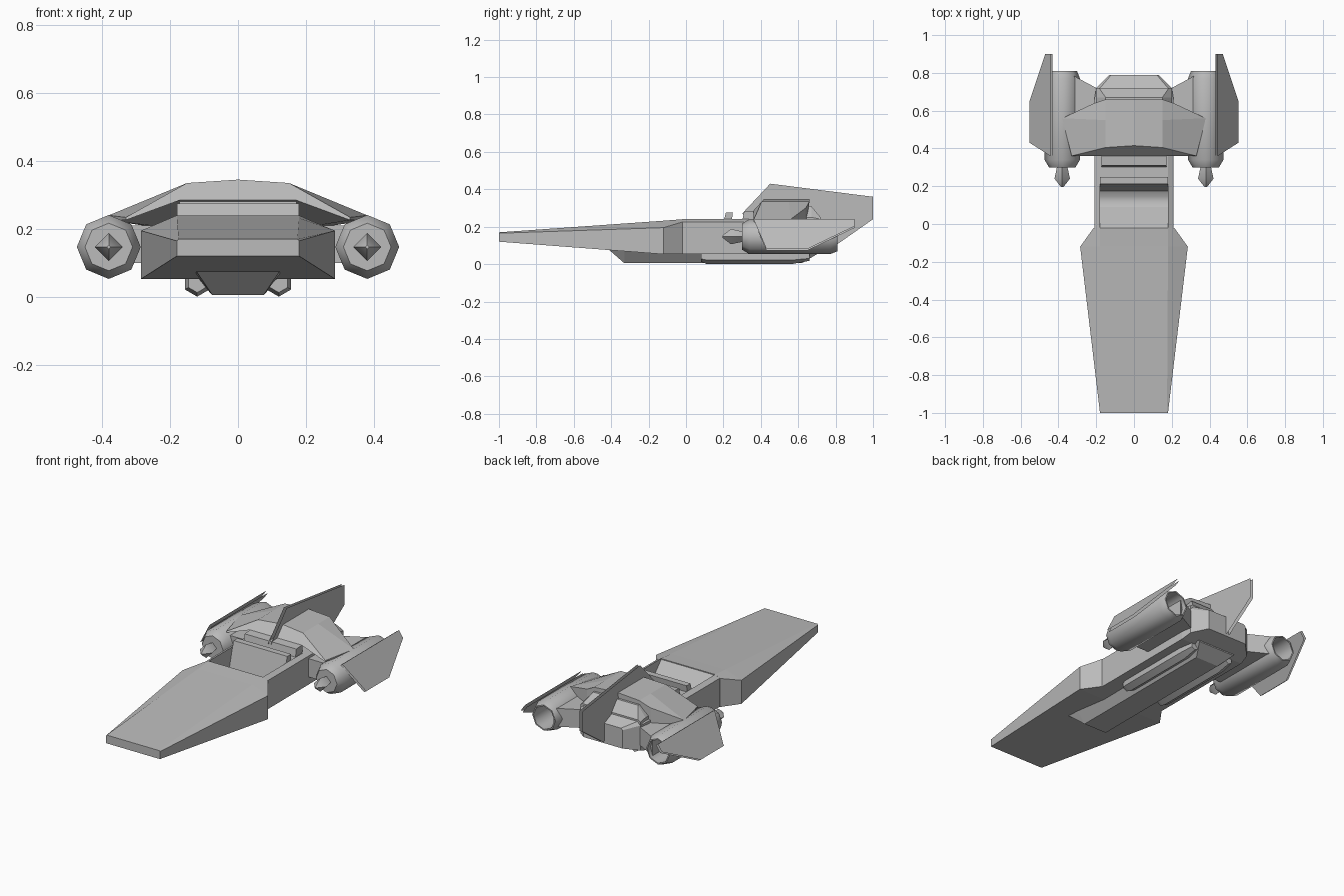
import bpy, bmesh
from math import sin, cos, pi, radians

cube = bpy.data.objects.get("Cube")
if cube:
    bpy.data.objects.remove(cube, do_unlink=True)

grey = bpy.data.materials.new("plain_grey")
grey.use_nodes = True
COLOUR = (0.5, 0.5, 0.5, 1)
grey.diffuse_color = COLOUR
grey.node_tree.nodes["Principled BSDF"].inputs["Base Color"].default_value = COLOUR


def skin(name, rings, smooth=False, open_rim=False):
    """Join matching rings of points into a capped solid, or two bare sheets."""
    bm = bmesh.new()
    rows = [[bm.verts.new(p) for p in ring] for ring in rings]
    count = len(rows[0])
    sides = []
    for a, b in zip(rows, rows[1:]):
        for i in range(count):
            j = (i + 1) % count
            sides.append(bm.faces.new((a[i], a[j], b[j], b[i])))
    bm.faces.new(rows[0])
    bm.faces.new(rows[-1])
    bmesh.ops.recalc_face_normals(bm, faces=bm.faces)
    if open_rim:
        bmesh.ops.delete(bm, geom=sides, context='FACES_ONLY')
    mesh = bpy.data.meshes.new(name)
    bm.to_mesh(mesh)
    bm.free()
    mesh.materials.append(grey)
    obj = bpy.data.objects.new(name, mesh)
    bpy.context.collection.objects.link(obj)
    if smooth:
        bpy.ops.object.select_all(action='DESELECT')
        obj.select_set(True)
        bpy.context.view_layer.objects.active = obj
        bpy.ops.object.shade_smooth_by_angle(angle=radians(50))
    return obj


def both(half):
    """Complete a half ring across x = 0."""
    return half + [(-x, y, z) for x, y, z in reversed(half) if x > 0]


def section(y, half):
    return both([(x, y, z) for x, z in half])


def prism(name, half_width, outline, smooth=False):
    return skin(name, [[(x, y, z) for y, z in outline]
                       for x in (-half_width, half_width)], smooth)


def lathe(name, x, z, profile, sides):
    rings = [[(x + r * cos(pi / 2 + 2 * pi * i / sides), y,
               z + r * sin(pi / 2 + 2 * pi * i / sides)) for i in range(sides)]
             for y, r in profile]
    return skin(name, rings, smooth=True)


# Long tapering nose
skin("nose_hull", [
    section(-1, [(.175, .17), (.18, .165), (.18, .12)]),
    section(-.12, [(.18, .232), (.285, .195), (.285, .053)]),
    section(-.02, [(.18, .24), (.213, .225), (.213, .053)])])

# Open cockpit tub with side rails
tub = [(0, .1), (.18, .1), (.18, .24), (.21, .225), (.21, .053), (0, .053)]
skin("cockpit_tub", [section(y, tub) for y in (-.02, .36)])

# Cockpit furniture
prism("foot_slope", .179, [(-.02, .235), (.09, .12), (.09, .1), (-.02, .1)])
prism("seat_cushion", .179,
      [(.09, .12), (.115, .108), (.145, .11), (.178, .13), (.178, .1), (.09, .1)], True)
prism("seat_back", .179,
      [(.175, .1), (.175, .13), (.213, .275), (.25, .275), (.245, .235), (.245, .1)])
prism("rear_deck", .179, [(.24, .1), (.24, .235), (.37, .235), (.37, .1)])
prism("deck_bar", .172, [(.30, .23), (.31, .28), (.37, .285), (.37, .23)])

# Rear hull and its tapered tail
rear = [(.18, .24), (.21, .225), (.21, .053)]
skin("rear_hull", [
    section(.36, rear),
    section(.66, rear),
    section(.72, [(.18, .24), (.2, .22), (.2, .07)]),
    section(.79, [(.12, .21), (.13, .2), (.13, .09)])])
skin("tail_collar", [
    section(.6, [(.15, .31), (.2, .25), (.2, .2)]),
    section(.67, [(.15, .31), (.2, .25), (.2, .2)]),
    section(.72, [(.185, .25), (.2, .24), (.2, .2)])])

# Arched engine cover
skin("engine_cover", [
    both([(0, .415, .345), (.15, .405, .335), (.33, .36, .234),
          (.33, .36, .226), (.17, .36, .285), (0, .36, .285)]),
    both([(0, .55, .345), (.15, .55, .335), (.38, .56, .24),
          (.38, .56, .225), (.17, .56, .2), (0, .56, .2)]),
    both([(0, .66, .345), (.15, .66, .335), (.21, .64, .3),
          (.21, .64, .2), (.17, .66, .2), (0, .66, .2)])])

# Belly keel
skin("belly_keel", [
    section(-.41, [(.125, .08), (.122, .075)]),
    section(-.33, [(.125, .07), (.075, .005)]),
    section(.62, [(.125, .06), (.075, .005)]),
    section(.7, [(.125, .06), (.12, .053)])])

# Centre fin: two bare parallel sheets
fin = [(.3, .27), (.45, .43), (1, .36), (1, .24), (.8, .1), (.6, .15), (.36, .22)]
skin("centre_fin", [[(x, y, z) for y, z in fin] for x in (-.009, .009)], open_rim=True)

# Parts repeated on both sides
for side, s in (("left", 1), ("right", -1)):
    lathe(side + "_engine", s * .38, .147,
          [(.3, .07), (.34, .094), (.77, .094), (.81, .078), (.81, .07), (.45, .07)], 8)
    lathe(side + "_engine_spike", s * .38, .147,
          [(.195, .006), (.24, .041), (.305, .027)], 4)
    lathe(side + "_belly_rod", s * .12, .043,
          [(.08, .03), (.11, .042), (.57, .042), (.66, .025)], 6)

    # Pylon joining the hull to the engine
    skin(side + "_pylon", [
        [(s * x, y, z) for y, z in ((front, .1), (front, .21), (back, .21), (back, .1))]
        for x, front, back in ((.18, .37, .71), (.33, .37, .79))])

    # Slanted outer fin: two bare parallel sheets
    outline = [(.36, .24), (.9, .24), (.9, .2), (.65, .08), (.43, .08)]
    skin(side + "_outer_fin", [
        [(s * (.44 + (.24 - z) * .69 + d * .82), y, z + d * .57) for y, z in outline]
        for d in (-.012, .003)], open_rim=True)
